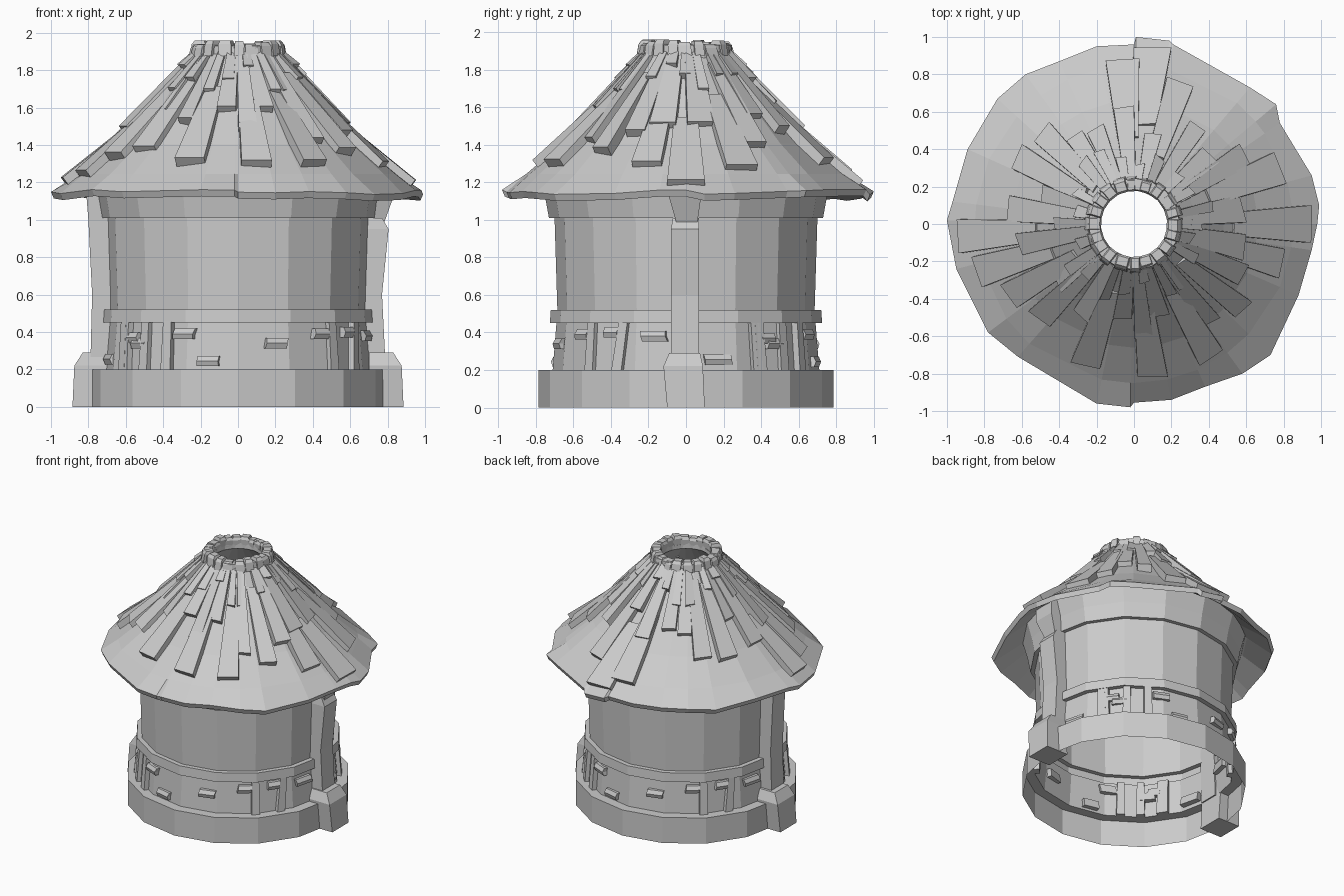
import bpy, math, random
from mathutils import Vector

if "Cube" in bpy.data.objects:
    bpy.data.objects.remove(bpy.data.objects["Cube"])

random.seed(4)


def make(name, verts, faces):
    me = bpy.data.meshes.new(name)
    me.from_pydata([tuple(v) for v in verts], [], faces)
    me.validate()
    ob = bpy.data.objects.new(name, me)
    bpy.context.collection.objects.link(ob)
    return ob


def loft(name, rings, caps=True, loop=False):
    """Skin a stack of counter-clockwise rings."""
    n, m = len(rings[0]), len(rings)
    verts = [p for r in rings for p in r]
    faces = []
    for i in range(m if loop else m - 1):
        a, b = i * n, ((i + 1) % m) * n
        for j in range(n):
            k = (j + 1) % n
            faces.append((a + j, a + k, b + k, b + j))
    if caps and not loop:
        faces += [tuple(reversed(range(n))), tuple(range((m - 1) * n, m * n))]
    return make(name, verts, faces)


def polar(r, a, z):
    return (r * math.cos(a), r * math.sin(a), z)


def slab(name, ang, rows):
    """Block facing outwards at an angle; rows: (r_in, r_out, side_min, side_max, z)."""
    c, s = math.cos(ang), math.sin(ang)
    rings = []
    for r0, r1, y0, y1, z in rows:
        rings.append([(r * c - y * s, r * s + y * c, z)
                      for r, y in ((r0, y0), (r1, y0), (r1, y1), (r0, y1))])
    return loft(name, rings)


# Wall: one thin 16-sided shell with plinth and two bands
profile = [(.785, 0), (.785, .2), (.71, .2), (.69, .45), (.725, .45), (.72, .52),
           (.685, .52), (.70, 1.01), (.73, 1.01), (.75, 1.12), (.79, 1.27)]
wall = loft("wall", [[polar(r, j * math.pi / 8, z) for j in range(16)] for r, z in profile],
            caps=False)
wall.scale.x = 1.015

# Timber studs and loose stones on the lower wall, repeated on the opposite side
studs = [(-122, 0), (-149, .01), (-45, 0), (-28, -.03), (33, .01), (46, 0)]
stones = [(-138, .34, .11), (-114, .39, .12), (-103, .245, .12), (-73, .34, .12),
          (-51, .39, .1), (-34, .40, .09), (-14, .38, .14), (14, .255, .15), (38, .37, .09)]
for half in (0, math.pi):
    for d, lean in studs:
        slab("wall_stud", math.radians(d) + half,
             [(.67, .735, -.03 + lean, .03 + lean, .2), (.66, .715, -.026, .026, .455)])
    for d, z, w in stones:
        t, h = random.uniform(-.008, .008), .028
        slab("wall_stone", math.radians(d) + half,
             [(.66, .715, -w / 2 + t, w / 2 + t, z - h), (.66, .725, -w / 2, w / 2 - .004, z),
              (.66, .71, -w / 2 - t, w / 2 - t, z + h)])

# Side posts with heavy feet
foot = [(.70, .885, -.10, .10, 0), (.70, .875, -.12, .09, .22), (.70, .83, -.09, .075, .29)]
slab("right_foot", 0, foot)
slab("left_foot", math.pi, foot)
slab("right_post", 0, [(.69, .79, -.08, .07, .2), (.67, .77, -.08, .07, .6),
                       (.69, .805, -.08, .07, .95), (.69, .77, -.07, .07, 1.01)])
slab("right_post_top", 0, [(.69, .78, -.05, .06, .98), (.69, .83, -.09, .08, 1.12),
                           (.70, .83, -.09, .08, 1.25)])
slab("left_post", math.pi, [(.69, .79, -.07, .08, .2), (.68, .78, -.07, .08, .6),
                            (.69, .80, -.07, .08, 1.0), (.70, .82, -.08, .09, 1.25)])

# Roof cone with a ragged eave
outline = [(.98, 0), (.99, .1), (.95, .26), (.78, .54), (.76, .64), (.62, .73), (.21, .96),
           (.19, .98), (.01, 1), (0, .96), (-.2, .95), (-.4, .87), (-.58, .8), (-.73, .67),
           (-.89, .4), (-.97, .12), (-1, .02), (-.95, -.24), (-.78, -.58), (-.62, -.71),
           (-.2, -.96), (-.02, -.98), (0, -.955), (.2, -.94), (.38, -.87), (.58, -.8),
           (.73, -.7), (.88, -.38), (.95, -.14)]
slope = [(1.0, 1.135), (.85, 1.245), (.66, 1.405), (.48, 1.59), (.33, 1.765), (.23, 1.89)]


def roof_z(r):
    for (r1, z1), (r0, z0) in zip(slope, slope[1:]):
        if r >= r0 or r0 == slope[-1][0]:
            return z0 + (z1 - z0) * (r - r0) / (r1 - r0)


angles = [math.atan2(y, x) for x, y in outline]
radii = [math.hypot(x, y) for x, y in outline]
eave_z = [1.145 + random.uniform(-.015, .02) for _ in outline]
rings = [[polar(R - .015, a, z - .035) for R, a, z in zip(radii, angles, eave_z)],
         [polar(R, a, z) for R, a, z in zip(radii, angles, eave_z)]]
rings += [[polar(r, a, z) for a in angles] for r, z in slope[1:]]
rings += [[polar(r, a, z) for a in angles]
          for r, z in ((.18, 1.89), (.18, 1.86), (.33, 1.71), (.48, 1.54), (.66, 1.355), (.8, 1.235))]
loft("roof", rings, loop=True)


# Shingles: wedges lying on the cone, lifted at the outer end
def shingle(deg, r1, w, r0):
    a = math.radians(deg)
    ca, sa = math.cos(a), math.sin(a)
    w0 = w * (.35 + .5 * r0 / r1)
    skew = random.uniform(-.012, .012)
    lift = random.uniform(.03, .045)
    rings = []
    for r, half, up, down in ((r0, w0 / 2, .012, .04), (r1, w / 2, lift, .03)):
        z = roof_z(r)
        ring = []
        for t, d in ((-half, -down), (half, -down), (half, up), (-half, up)):
            rr = r + d * .6 + (skew if t > 0 else -skew)
            ring.append((rr * ca - t * sa, rr * sa + t * ca, z + d * .8))
        rings.append(ring)
    loft("shingle", rings)


long_shingles = [(84, .93, .2), (72, .78, .15), (94, .86, .18), (95, .6, .11), (112, .53, .1),
                 (78, .47, .09), (42, .53, .12), (32, .68, .13), (57, .6, .1), (8, .57, .15),
                 (-12, .58, .14), (0, .93, .2), (-15, .8, .16), (21, .82, .18), (-25, .62, .12),
                 (-38, .72, .12), (-52, .65, .11), (-60, .8, .15), (-74, .49, .1),
                 (-83, .8, .16), (-85, .6, .1), (-97, .49, .1), (-109, .78, .16),
                 (-120, .55, .1), (-135, .7, .14), (-150, .75, .15), (-163, .86, .17),
                 (-170, .6, .12), (173, .66, .14), (162, .5, .1), (150, .7, .14),
                 (135, .68, .13), (124, .55, .1), (-142, .5, .1), (184, .92, .18)]
for d, r, w in long_shingles:
    shingle(d, r, w, max(.24, r - .4))
for i in range(22):
    shingle(i * 360 / 22 + random.uniform(-4, 4), random.choice((.3, .34, .36, .41)),
            random.uniform(.05, .07), .22)

# Collar and small ragged blocks round the smoke hole
loft("collar", [[polar(r, j * math.pi / 8, z) for j in range(16)]
                for r, z in ((.25, 1.86), (.245, 1.93), (.185, 1.935), (.18, 1.86))], loop=True)
for i in range(20):
    w, z = random.uniform(.024, .036), random.uniform(1.935, 1.96)
    t = random.uniform(-.008, .008)
    r = random.uniform(.25, .265)
    slab("collar_block", i * math.pi / 10 + random.uniform(-.05, .05),
         [(.18, r, -w, w, 1.875), (.175, r - .01, -w + t, w + t, z - .02),
          (.185, r - .025, -w + .006 + t, w - .006 + t, z)])
